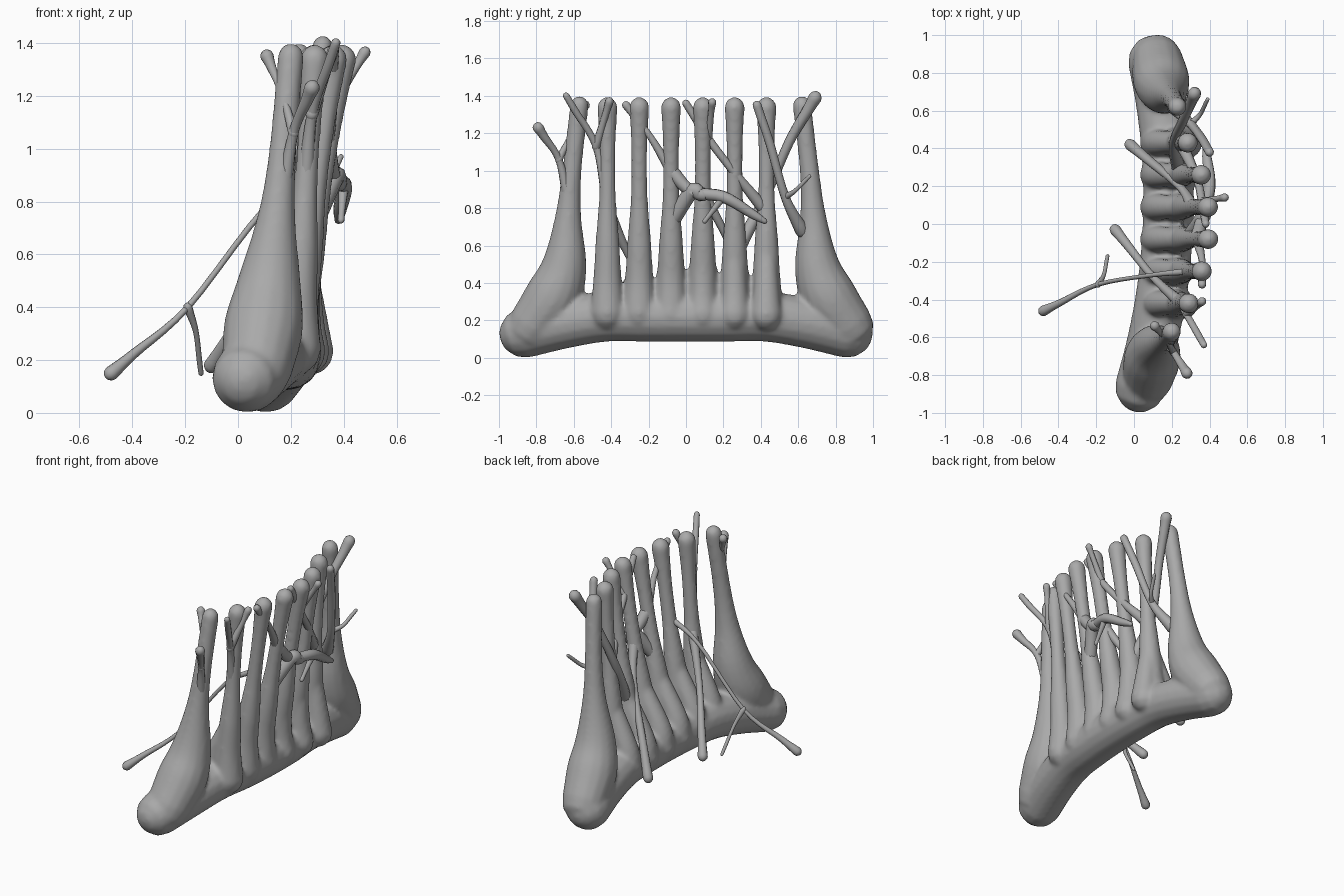
import bpy, bmesh, math
from mathutils import Vector

if "Cube" in bpy.data.objects:
    bpy.data.objects.remove(bpy.data.objects["Cube"], do_unlink=True)

shade = (0.4, 0.4, 0.4, 1)
grey = bpy.data.materials.new("plain grey")
grey.use_nodes = True
grey.diffuse_color = shade
grey.node_tree.nodes["Principled BSDF"].inputs["Base Color"].default_value = shade


def spline(points, steps=5):
    """Smooth path through (x, y, z, radius) points."""
    knots = [Vector(point) for point in points]
    knots = [2 * knots[0] - knots[1]] + knots + [2 * knots[-1] - knots[-2]]
    path = []
    for a, b, c, d in zip(knots, knots[1:], knots[2:], knots[3:]):
        for i in range(steps):
            t = i / steps
            path.append(b + (c - a) * t / 2 + (a - 2.5 * b + 2 * c - d / 2) * t ** 2
                        + (1.5 * (b - c) + (d - a) / 2) * t ** 3)
    return path + [knots[-2]]


def tube(bm, points, sides=16):
    """Closed tube of changing radius with rounded ends."""
    spots = [(Vector(knot[:3]), knot[3]) for knot in spline(points)]
    head = (spots[0][0] - spots[1][0]).normalized()
    tail = (spots[-1][0] - spots[-2][0]).normalized()

    def dome(spot, way):
        centre, radius = spot
        angles = [math.radians(angle) for angle in (30, 60, 80)]
        return [(centre + way * radius * math.sin(a), radius * math.cos(a)) for a in angles]

    spots = dome(spots[0], head)[::-1] + spots + dome(spots[-1], tail)
    rings, side = [], None
    for i, (centre, radius) in enumerate(spots):
        following = spots[min(i + 1, len(spots) - 1)][0]
        previous = spots[max(i - 1, 0)][0]
        way = (following - previous).normalized()
        side = side - way * side.dot(way) if side else way.orthogonal()
        side.normalize()
        other = way.cross(side)
        ring = []
        for k in range(sides):
            turn = math.tau * k / sides
            offset = side * math.cos(turn) + other * math.sin(turn)
            ring.append(bm.verts.new(centre + radius * offset))
        rings.append(ring)
    for lower, upper in zip(rings, rings[1:]):
        for k in range(sides):
            n = (k + 1) % sides
            bm.faces.new((lower[k], lower[n], upper[n], upper[k]))
    bm.faces.new(rings[0][::-1])
    bm.faces.new(rings[-1])


def finish(name, bm):
    bmesh.ops.recalc_face_normals(bm, faces=bm.faces)
    mesh = bpy.data.meshes.new(name)
    bm.to_mesh(mesh)
    bm.free()
    mesh.materials.append(grey)
    mesh.shade_smooth()
    obj = bpy.data.objects.new(name, mesh)
    bpy.context.collection.objects.link(obj)
    return obj


def on_trunk(y, z):
    """Centre of a middle trunk at height z; the middle ones lean out most."""
    lean = 0.18 - 0.62 * y * y
    return (0.22 + lean * max(0, z - 0.35), y, z)


def end_trunk(bm, direction, base_y, foot_x, head_x):
    """Broad trunk that flares outward into a foot."""
    profile = [(.22, .17, .135), (.11, .33, .15), (.05, .5, .12),
               (.03, .75, .071), (.01, 1, .052), (-.03, 1.35, .05)]
    points = []
    for out, z, radius in profile:
        x = foot_x + (head_x - foot_x) * (z / 1.35) ** 0.6
        points.append((x, direction * (base_y + out), z, radius))
    tube(bm, points)


def branch(name, knob, neck, *path, flare=1.6):
    """Thin limb that swells at its root and ends in a knob."""
    *stem, tip = [Vector(point) for point in path]
    points = [(*point, neck) for point in stem]
    points[0] = (*stem[0], neck * flare)
    points.append((*stem[-1].lerp(tip, 0.7), neck * 0.6 + knob * 0.4))
    points.append((*tip, knob))
    bm = bmesh.new()
    tube(bm, points, sides=10)
    finish(name, bm)


# Ridge along the ground, bent and dropping at both feet
body = bmesh.new()
ridge = []
for i in range(-4, 5):
    y = i * 0.216
    drop = 0.24 * max(0, abs(y) - 0.5)
    ridge.append((0.18 - 0.15 * y * y + 0.04 * y, y, 0.22 - drop, 0.135))
tube(body, ridge)

# End trunks
end_trunk(body, direction=-1, base_y=0.6, foot_x=0.02, head_x=0.2)
end_trunk(body, direction=1, base_y=0.65, foot_x=0.08, head_x=0.23)

# Six evenly spaced middle trunks, each with an inner and an outer root
rows = [-0.42 + 0.17 * i for i in range(6)]
thickness = [(.24, .095), (.42, .076), (.62, .064), (.85, .046), (1.08, .043), (1.25, .049), (1.34, .055)]
for y in rows:
    tube(body, [(*on_trunk(y, z), radius) for z, radius in thickness])
    for root_x, radius in ((.11, .08), (.24 + .09 * y, .085)):
        tube(body, [(root_x, y, .23, radius), (root_x * .8 + .045, y, .36, .07), (*on_trunk(y, .62), .05)])

trunks = finish("trunks_and_ridge", body)
blend = trunks.modifiers.new("blend", 'REMESH')
blend.mode = 'VOXEL'
blend.voxel_size = 0.012
blend.use_smooth_shade = True
soften = trunks.modifiers.new("soften", 'SMOOTH')
soften.factor = 0.5
soften.iterations = 10

# Forked branches at the front end
row_a, row_b, row_c, row_d, row_e, row_f = rows
fork = (.21, -.68, 1.06)
branch("front_branch", .03, .019, (.175, -.63, .85), fork, (.28, -.79, 1.23))
branch("front_branch_fork", .026, .013, fork, (.17, -.61, 1.2), (.11, -.54, 1.35))
fork = (.28, -.48, 1.13)
branch("second_branch", .018, .02, on_trunk(row_a, .85), fork, (.37, -.64, 1.4))
branch("second_branch_fork", .023, .015, fork, (.36, -.41, 1.37))

# Branches hanging down on the inner side
branch("low_front_branch", .03, .02, on_trunk(row_a, .8), (.1, -.28, .5), (-.1, -.03, .18))
branch("low_back_branch", .031, .021, on_trunk(row_d, .88), (.24, .2, .68), (-.02, .42, .19))
fork = (-.19, -.32, .4)
branch("long_branch", .028, .012, on_trunk(row_b, .9), (.1, -.27, .77), fork, (-.48, -.46, .15))
branch("long_branch_fork", .01, .011, fork, (-.16, -.27, .31), (-.14, -.17, .15))

# Crossing branch on the outer side
joint, fork = (.36, .03, .89), (.4, .2, .86)
branch("cross_branch", .015, .032, on_trunk(row_c, 1), joint, fork, (.42, .32, .78) and (.38, .42, .73), flare=1.2)
branch("cross_branch_root", .034, .04, on_trunk(row_c, .72), joint, (.38, .09, .87), flare=1)
branch("cross_branch_fork", .013, .013, fork, (.39, .1, .73))
branch("cross_branch_upper", .022, .018, on_trunk(row_c, 1), (.36, -.19, 1.18), (.36, -.32, 1.35))

# Slanted branches toward the back end
fork = (.36, .12, 1.17)
branch("slanted_branch", .02, .022, on_trunk(row_f, .78), (.33, .25, 1), fork, (.38, 0, 1.36))
branch("slanted_branch_fork", .022, .013, fork, (.48, .14, 1.365))
fork = (.3, .53, .86)
branch("back_branch", .024, .024, (.21, .62, .68), fork, (.36, .45, 1.14), (.4, .38, 1.35))
branch("back_branch_fork", .01, .012, fork, (.35, .58, .89), (.39, .66, .97))
branch("tall_back_branch", .036, .026, on_trunk(row_e, .55), (.21, .42, .85), (.26, .55, 1.15), (.32, .69, 1.39))
